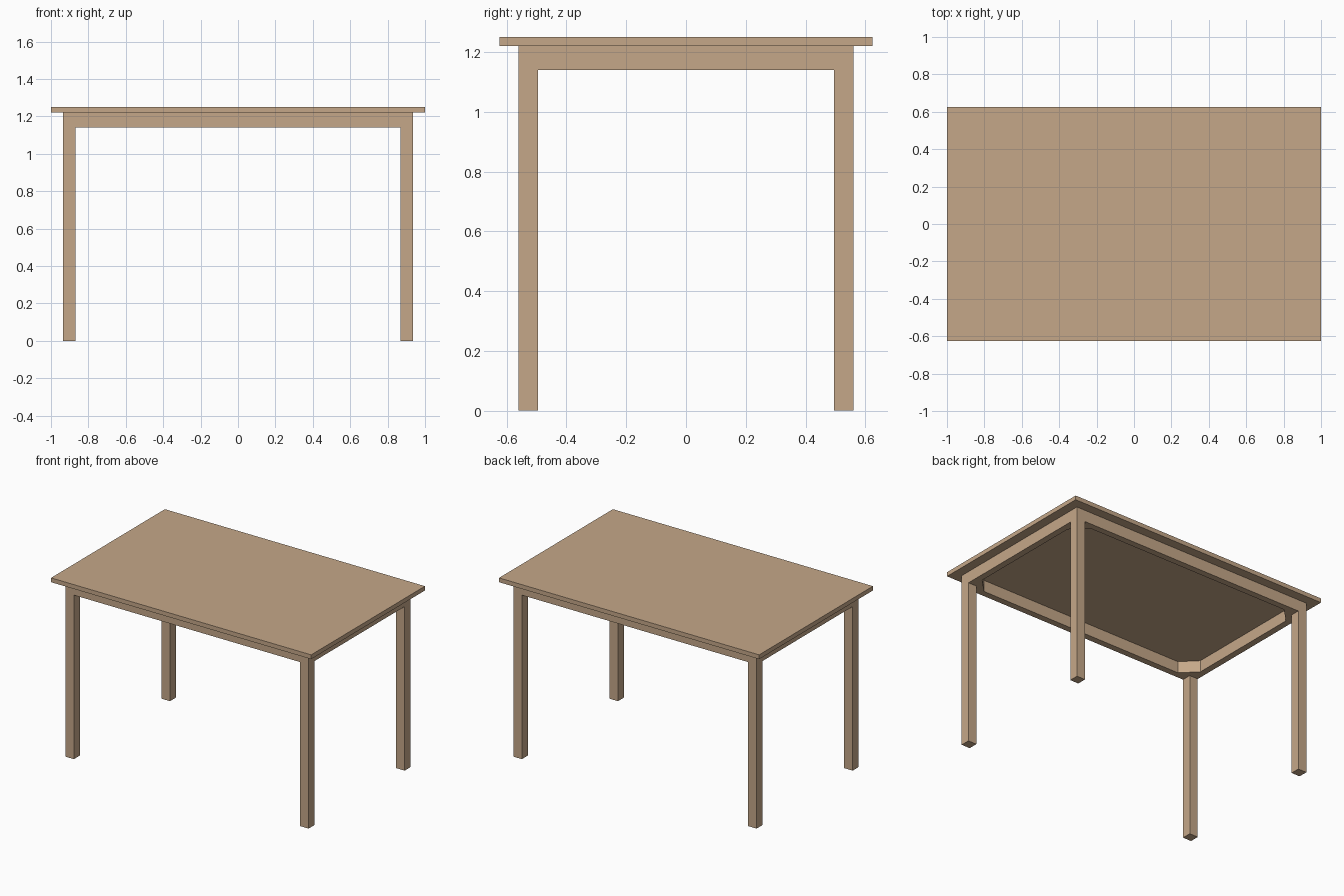
import bpy, bmesh

if "Cube" in bpy.data.objects:
    bpy.data.objects.remove(bpy.data.objects["Cube"])

wood = bpy.data.materials.new("wood")
wood.diffuse_color = (0.56, 0.39, 0.25, 1)
wood.use_nodes = True
wood.node_tree.nodes["Principled BSDF"].inputs["Base Color"].default_value = wood.diffuse_color

TOP, UNDER, APRON_LOW = 1.25, 1.22, 1.14
LX, LY, LEG = 0.935, 0.56, 0.065      # outer leg faces, leg width
T = 0.045                             # apron thickness
BRACE = 0.1                           # corner block length along each apron


def prism(name, points, z0, z1):
    bm = bmesh.new()
    face = bm.faces.new([bm.verts.new((x, y, z0)) for x, y in points])
    ext = bmesh.ops.extrude_face_region(bm, geom=[face])
    bmesh.ops.translate(bm, vec=(0, 0, z1 - z0),
                        verts=[v for v in ext["geom"] if isinstance(v, bmesh.types.BMVert)])
    bmesh.ops.recalc_face_normals(bm, faces=bm.faces)
    mesh = bpy.data.meshes.new(name)
    bm.to_mesh(mesh)
    bm.free()
    mesh.materials.append(wood)
    ob = bpy.data.objects.new(name, mesh)
    bpy.context.collection.objects.link(ob)
    return ob


def box(name, x0, x1, y0, y1, z0, z1):
    return prism(name, [(x0, y0), (x1, y0), (x1, y1), (x0, y1)], z0, z1)


# tabletop
box("tabletop", -1, 1, -0.625, 0.625, UNDER, TOP)

# legs and corner blocks
for sy, fb in ((-1, "front"), (1, "back")):
    for sx, lr in ((-1, "left"), (1, "right")):
        box(f"{fb}_{lr}_leg", sx * LX, sx * (LX - LEG), sy * LY, sy * (LY - LEG), 0, UNDER)
        cx, cy = LX - T, LY - T
        prism(f"{fb}_{lr}_corner_block",
              [(sx * cx, sy * cy), (sx * (cx - BRACE), sy * cy), (sx * cx, sy * (cy - BRACE))],
              APRON_LOW, UNDER)

# aprons between the legs, flush with their outer faces
for s, fb, lr in ((-1, "front", "left"), (1, "back", "right")):
    box(f"{fb}_apron", -LX + LEG, LX - LEG, s * LY, s * (LY - T), APRON_LOW, UNDER)
    box(f"{lr}_apron", s * LX, s * (LX - T), -LY + LEG, LY - LEG, APRON_LOW, UNDER)
